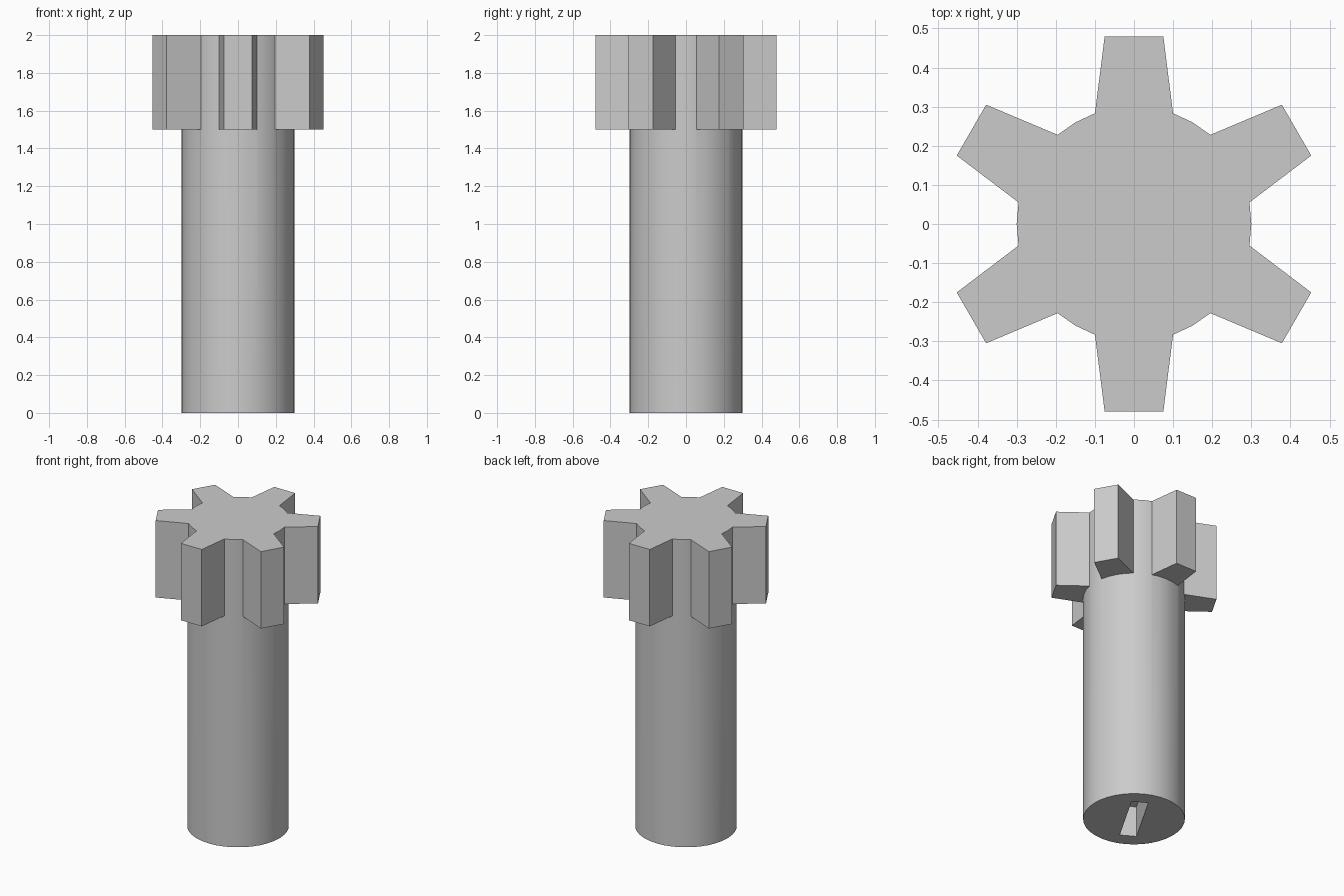
import bpy
import bmesh
from math import radians
from mathutils import Matrix

HEIGHT = 2.0
HEAD_BASE = 1.5
SHAFT_RADIUS = 0.3
TEETH = 6

cube = bpy.data.objects.get("Cube")
if cube:
    bpy.data.objects.remove(cube, do_unlink=True)

grey = bpy.data.materials.new("plain grey")
grey.use_nodes = True
colour = (0.6, 0.6, 0.6, 1)
grey.diffuse_color = colour
grey.node_tree.nodes["Principled BSDF"].inputs["Base Color"].default_value = colour


def make_object(name, bm):
    bmesh.ops.recalc_face_normals(bm, faces=bm.faces)
    mesh = bpy.data.meshes.new(name)
    bm.to_mesh(mesh)
    bm.free()
    mesh.materials.append(grey)
    obj = bpy.data.objects.new(name, mesh)
    bpy.context.collection.objects.link(obj)
    return obj


def add_prism(bm, outline, bottom, top, turn):
    """Extrude a flat outline upwards and turn it about the z axis."""
    spin = Matrix.Rotation(turn, 3, "Z")
    face = bm.faces.new([bm.verts.new(spin @ Matrix.Identity(3).col[0] * 0) for p in outline])
    for vert, (x, y) in zip(face.verts, outline):
        vert.co = (x, y, bottom)
        vert.co.rotate(spin)
    extruded = bmesh.ops.extrude_face_region(bm, geom=[face], use_keep_orig=True)
    moved = [g for g in extruded["geom"] if isinstance(g, bmesh.types.BMVert)]
    bmesh.ops.translate(bm, verts=moved, vec=(0, 0, top - bottom))


def combine(target, tool, operation):
    tool.hide_render = True
    mod = target.modifiers.new(operation.lower(), "BOOLEAN")
    mod.operation = operation
    mod.solver = "EXACT"
    mod.object = tool
    bpy.ops.object.select_all(action="DESELECT")
    bpy.context.view_layer.objects.active = target
    target.select_set(True)
    bpy.ops.object.modifier_apply(modifier=mod.name)
    bpy.data.objects.remove(tool, do_unlink=True)


# Round shaft running the full height
bm = bmesh.new()
bmesh.ops.create_cone(bm, cap_ends=True, segments=36, radius1=SHAFT_RADIUS,
                      radius2=SHAFT_RADIUS, depth=HEIGHT,
                      matrix=Matrix.Translation((0, 0, HEIGHT / 2)))
pinion = make_object("pinion_shaft", bm)

# Tapered teeth around the head, rooted inside the shaft
tooth = [(-0.104, 0.25), (0.104, 0.25), (0.075, 0.48), (-0.075, 0.48)]
bm = bmesh.new()
for i in range(TEETH):
    add_prism(bm, tooth, HEAD_BASE, HEIGHT, radians(360 / TEETH * i))
combine(pinion, make_object("gear_teeth", bm), "UNION")

# Blind key slot in the underside
slot = [(-0.2, -0.05), (0.2, -0.05), (0.2, 0.05), (-0.2, 0.05)]
bm = bmesh.new()
add_prism(bm, slot, -0.1, 0.2, radians(60))
combine(pinion, make_object("slot_cutter", bm), "DIFFERENCE")

# Smooth the round wall, keep the tooth edges crisp
bpy.ops.object.shade_smooth_by_angle(angle=radians(15))
